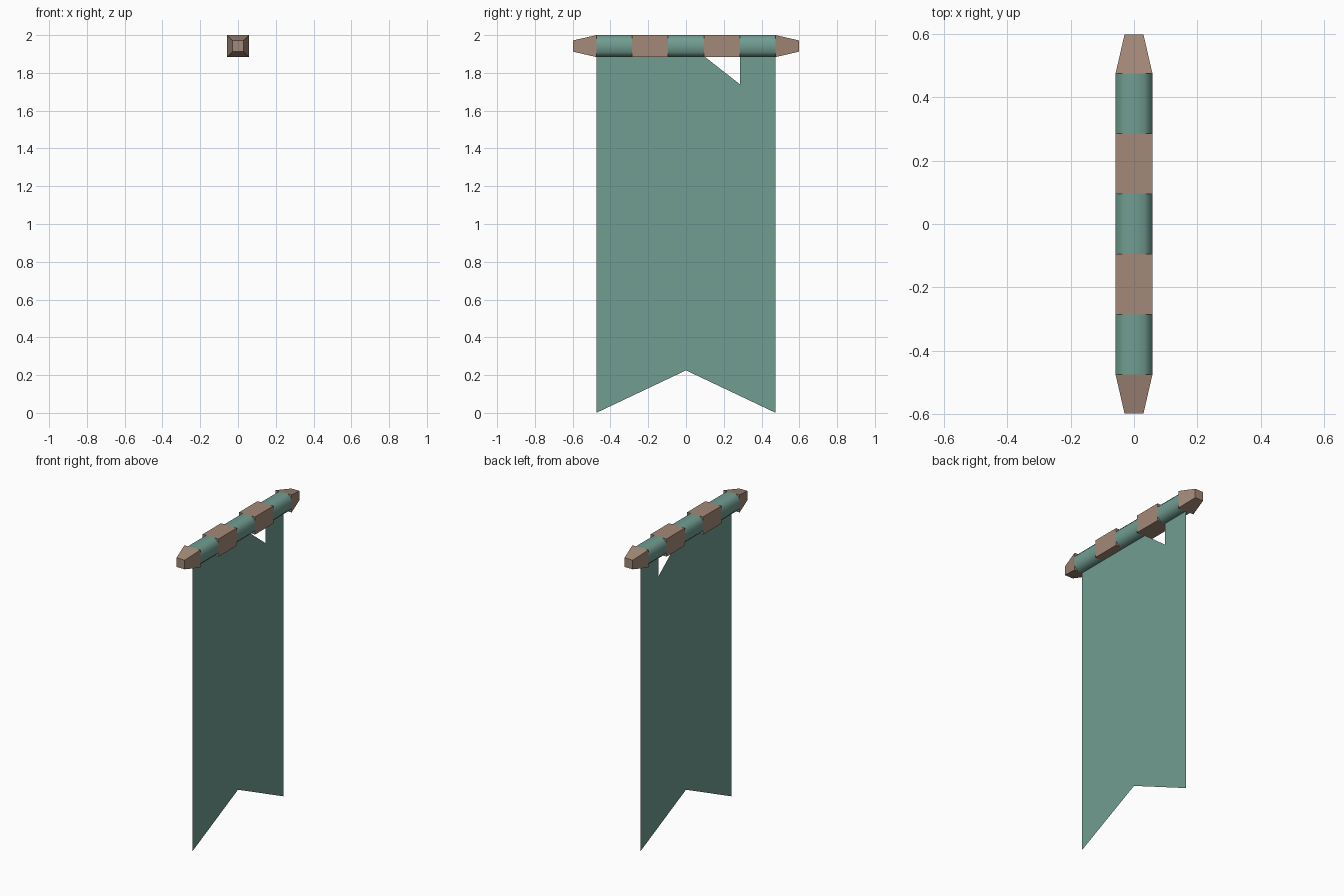
import bpy
import bmesh

if "Cube" in bpy.data.objects:
    bpy.data.objects.remove(bpy.data.objects["Cube"])

POLE_Z = 1.942      # pole centre height
R = 0.058           # pole half width
TIP = 0.03          # half width at the pole tips
TAB = 0.19          # width of each cloth tab and gap
HALF = TAB * 2.5    # half width of the cloth
END = 0.597         # pole half length


def material(name, color):
    m = bpy.data.materials.new(name)
    m.diffuse_color = (*color, 1)
    m.use_nodes = True
    m.node_tree.nodes["Principled BSDF"].inputs["Base Color"].default_value = m.diffuse_color
    return m


teal = material("teal cloth", (0.165, 0.335, 0.285))
brown = material("brown wood", (0.37, 0.25, 0.19))


def finish(bm, name, mat):
    bmesh.ops.recalc_face_normals(bm, faces=bm.faces)
    mesh = bpy.data.meshes.new(name)
    bm.to_mesh(mesh)
    bm.free()
    mesh.materials.append(mat)
    obj = bpy.data.objects.new(name, mesh)
    bpy.context.collection.objects.link(obj)
    return obj


def square(h):
    return [(-h, -h), (h, -h), (h, h), (-h, h)]


def rounded(h, c):
    return [(-c, -h), (c, -h), (h, -c), (h, c), (c, h), (-c, h), (-h, c), (-h, -c)]


def loft(name, mat, y0, sec0, y1, sec1, caps=True):
    """Join two x/z sections placed at y0 and y1."""
    bm = bmesh.new()
    a = [bm.verts.new((x, y0, POLE_Z + z)) for x, z in sec0]
    b = [bm.verts.new((x, y1, POLE_Z + z)) for x, z in sec1]
    n = len(a)
    for i in range(n):
        j = (i + 1) % n
        bm.faces.new((a[i], a[j], b[j], b[i]))
    if caps:
        bm.faces.new(a)
        bm.faces.new(b)
    return finish(bm, name, mat)


# Tapered pole ends
for side, label in ((-1, "left"), (1, "right")):
    loft("pole_end_" + label, brown, side * HALF, square(R), side * END, square(TIP))

# Alternating cloth loops and bare pole blocks
for i in range(5):
    y = -HALF + i * TAB
    if i % 2:
        loft(f"pole_block_{i}", brown, y, square(R), y + TAB, square(R))
    else:
        loop = loft(f"cloth_loop_{i}", teal, y, rounded(R, 0.032),
                    y + TAB, rounded(R, 0.032), caps=False)
        for p in loop.data.polygons:
            p.use_smooth = True

# Hanging cloth: swallowtail bottom, three tabs on top
top, notch = POLE_Z - R + 0.005, 1.74
outline = [(-HALF, 0), (0, 0.225), (HALF, 0)]
for i in (4, 2, 0):
    y = -HALF + i * TAB
    if i < 4:
        outline.append((y + TAB, notch))
    outline += [(y + TAB, top), (y, top)]
    if i > 0:
        outline.append((y, notch))
bm = bmesh.new()
bm.faces.new([bm.verts.new((0, y, z)) for y, z in outline])
bmesh.ops.triangulate(bm, faces=bm.faces[:])
finish(bm, "banner_cloth", teal)
